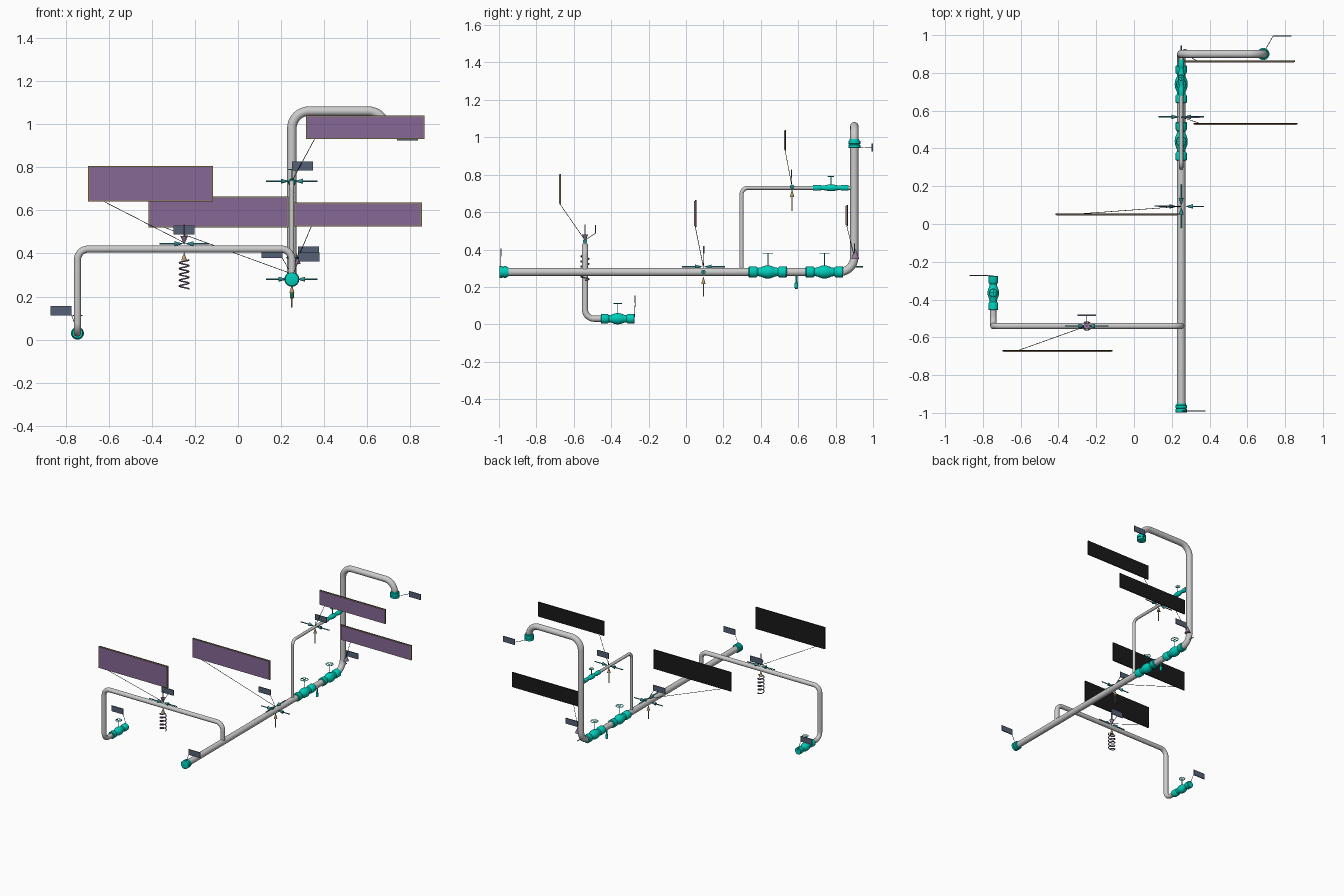
import bpy, bmesh, math
from mathutils import Vector as V

if "Cube" in bpy.data.objects:
    bpy.data.objects.remove(bpy.data.objects["Cube"])


def mat(name, r, g, b):
    m = bpy.data.materials.new(name)
    m.diffuse_color = (r, g, b, 1)
    m.use_nodes = True
    m.node_tree.nodes["Principled BSDF"].inputs["Base Color"].default_value = m.diffuse_color
    return m


TEAL = mat("teal", 0.0, 0.62, 0.5)
DEEP = mat("deep_teal", 0.03, 0.3, 0.33)
BROWN = mat("brown", 0.5, 0.36, 0.15)
PURPLE = mat("purple", 0.24, 0.14, 0.3)
PLUM = mat("spring_purple", 0.3, 0.2, 0.35)
SLATE = mat("slate", 0.09, 0.12, 0.18)
BLACK = mat("black", 0.01, 0.01, 0.01)
GOLD = mat("gold", 0.3, 0.24, 0.08)


def smooth(ob):
    bpy.ops.object.select_all(action='DESELECT')
    ob.select_set(True)
    bpy.context.view_layer.objects.active = ob
    bpy.ops.object.shade_smooth_by_angle(angle=math.radians(35))


def finish(name, bm, m=None, shade=True):
    bmesh.ops.recalc_face_normals(bm, faces=bm.faces)
    me = bpy.data.meshes.new(name)
    bm.to_mesh(me)
    bm.free()
    ob = bpy.data.objects.new(name, me)
    bpy.context.collection.objects.link(ob)
    if m:
        me.materials.append(m)
    if shade:
        smooth(ob)
    return ob


def lathe(name, start, end, profile, m=None, n=24):
    """Solid of revolution from start to end; profile is (fraction, radius)."""
    a, b = V(start), V(end)
    q = (b - a).to_track_quat('Z', 'Y')
    bm, rings = bmesh.new(), []
    for t, r in profile:
        c = a.lerp(b, t)
        rings.append([bm.verts.new(c + q @ V((r * math.cos(k * math.tau / n), r * math.sin(k * math.tau / n), 0)))
                      for k in range(n)])
    for p, s in zip(rings, rings[1:]):
        for k in range(n):
            bm.faces.new((p[k], p[(k + 1) % n], s[(k + 1) % n], s[k]))
    bm.faces.new(rings[0])
    bm.faces.new(rings[-1])
    return finish(name, bm, m)


def rod(name, a, b, r, m, n=12):
    return lathe(name, a, b, [(0, r), (1, r)], m, n)


def tube(name, pts, r, m=None, res=6):
    """Sweep a round section along points and convert to mesh."""
    cu = bpy.data.curves.new(name, 'CURVE')
    cu.dimensions = '3D'
    cu.bevel_depth, cu.bevel_resolution, cu.use_fill_caps = r, res, True
    sp = cu.splines.new('POLY')
    sp.points.add(len(pts) - 1)
    for p, co in zip(sp.points, pts):
        p.co = (*co, 1)
    ob = bpy.data.objects.new(name, cu)
    bpy.context.collection.objects.link(ob)
    bpy.ops.object.select_all(action='DESELECT')
    ob.select_set(True)
    bpy.context.view_layer.objects.active = ob
    bpy.ops.object.convert(target='MESH')
    ob = bpy.context.object
    if m:
        ob.data.materials.clear()
        ob.data.materials.append(m)
    smooth(ob)


def pipe(name, corners, r, bend):
    """Pipe route with right-angle elbows of a given bend radius."""
    c = [V(p) for p in corners]
    pts = [c[0]]
    for p, o, s in zip(c, c[1:], c[2:]):
        u, w = (p - o).normalized() * bend, (s - o).normalized() * bend
        for k in range(13):
            a = k / 12 * math.pi / 2
            pts.append(o + u * (1 - math.sin(a)) + w * (1 - math.cos(a)))
    tube(name, pts + [c[-1]], r)


def wheel(name, base, top, ring, thick):
    """Valve stem and hand wheel."""
    rod(name + "_stem", base, top, thick, TEAL)
    bx = V(top)
    tube(name + "_handwheel", [bx + V((ring * math.cos(k * math.tau / 32), ring * math.sin(k * math.tau / 32), 0))
                               for k in range(33)], thick, TEAL, 2)
    rod(name + "_spoke_x", bx - V((ring, 0, 0)), bx + V((ring, 0, 0)), thick * .6, TEAL, 8)
    rod(name + "_spoke_y", bx - V((0, ring, 0)), bx + V((0, ring, 0)), thick * .6, TEAL, 8)


def valve(name, x, z, y0, y1, R, stem):
    prof = [(0, .9), (.02, 1), (.19, 1), (.21, .92), (.24, .74), (.3, .78), (.36, .95), (.43, 1.12), (.5, 1.15)]
    prof += [(1 - t, r) for t, r in prof[-2::-1]]
    lathe(name, (x, y0, z), (x, y1, z), [(t, r * R) for t, r in prof], TEAL)
    y = (y0 + y1) / 2
    wheel(name, (x, y, z), (x, y, z + stem), stem * .25, .0025)


def end_cap(name, a, b, R):
    lathe(name, a, b, [(t, r * R) for t, r in [(0, .9), (.03, 1), (.36, 1), (.38, .86), (.46, .86), (.48, 1),
                                               (.8, 1), (.82, .85), (1, .8)]], TEAL)


def arrow(name, tail, tip, m, shaft=.0035, head=.012, hl=.04):
    t = 1 - hl / (V(tip) - V(tail)).length
    lathe(name, tail, tip, [(0, shaft), (t, shaft), (t, head), (1, .0003)], m, 14)


def box(name, x0, x1, y0, y1, z0, z1, m):
    bm = bmesh.new()
    bmesh.ops.create_cube(bm, size=1)
    for v in bm.verts:
        v.co = V(((x0 + x1) / 2 + v.co.x * (x1 - x0), (y0 + y1) / 2 + v.co.y * (y1 - y0),
                  (z0 + z1) / 2 + v.co.z * (z1 - z0)))
    finish(name, bm, m, False)


def sign(name, x0, x1, z0, z1, y, foot, target):
    """Large board: dark back, gold rim, purple face, leader line."""
    box(name + "_back", x0, x1, y, y + .005, z0, z1, BLACK)
    box(name + "_rim", x0, x1, y - .003, y, z0, z1, GOLD)
    e = .005
    box(name + "_face", x0 + e, x1 - e, y - .006, y - .003, z0 + e, z1 - e, PURPLE)
    rod(name + "_leader", (foot, y, z0), target, .0015, BLACK, 6)


def tag(name, x0, z0, y, target, w=.098, h=.042):
    box(name, x0, x0 + w, y - .003, y + .003, z0, z0 + h, SLATE)
    near = min(max(target[0], x0), x0 + w)
    rod(name + "_leader", (near, y, z0 if z0 > target[2] else z0 + h / 2), target, .0015, BLACK, 6)


# pipe runs
X = .25
pipe("main_pipe", [(X, -.985, .28), (X, .9, .28), (X, .9, 1.06), (.685, .9, 1.06), (.685, .9, .955)], .022, .08)
pipe("branch_pipe", [(X, -.54, .28), (X, -.54, .42), (-.745, -.54, .42), (-.745, -.54, .03), (-.745, -.42, .03)],
     .0165, .05)
pipe("bypass_pipe", [(X, .297, .28), (X, .297, .73), (X, .9, .73)], .011, .035)

# valves and ends
valve("main_valve_a", X, .28, .335, .54, .03, .1)
valve("main_valve_b", X, .28, .64, .84, .03, .1)
valve("bypass_valve", X, .73, .68, .87, .0155, .06)
valve("branch_valve", -.745, .03, -.455, -.275, .026, .082)
rod("drain_pipe", (X, .59, .28), (X, .59, .19), .005, TEAL)
lathe("drain_valve", (X, .59, .225), (X, .59, .19), [(0, .006), (.1, .009), (.9, .009), (1, .006)], TEAL, 16)
end_cap("main_end", (X, -.998, .28), (X, -.95, .28), .031)
end_cap("riser_end", (.685, .9, .943), (.685, .9, .99), .032)

# main and bypass guides: side arrows and rest arrow
for nm, y, z, r in (("main_guide", .093, .28, .022), ("bypass_guide", .567, .735, .011)):
    for s, side in ((-1, "left"), (1, "right")):
        arrow(f"{nm}_{side}", (X + s * .12, y, z), (X + s * r, y, z), DEEP)
    arrow(nm + "_rest", (X, y, z - .13), (X, y, z - r - .002), BROWN)
for s, side in ((-1, "front"), (1, "back")):
    arrow("line_stop_" + side, (X, .093 + s * .115, .308), (X, .093 + s * .004, .308), DEEP)

# branch spring hanger
bx, by = -.25, -.54
for s, side in ((-1, "left"), (1, "right")):
    arrow("branch_stop_" + side, (bx + s * .115, by, .445), (bx + s * .004, by, .445), DEEP)
arrow("branch_hold_down", (bx, by, .535), (bx, by, .44), PLUM, .004, .017)
arrow("branch_spring_tip", (bx, by, .36), (bx, by, .404), BROWN, .003, .014, .038)
tube("branch_spring", [(bx + .022 * math.cos(k * math.tau / 20), by + .022 * math.sin(k * math.tau / 20),
                        .235 + .135 * k / 100) for k in range(101)], .0035, PLUM, 2)

# riser anchor cone
lathe("riser_anchor", (.27, .905, .35), (.27, .905, .405), [(0, .021), (1, .0005)], PLUM, 20)
rod("riser_anchor_pin", (X, .86, .308), (X, .945, .308), .003, DEEP)

# boards
sign("branch_board", -.695, -.115, .64, .805, -.672, -.62, (bx, by, .45))
sign("main_board", -.415, .235, .52, .665, .05, -.34, (X, .093, .305))
sign("riser_board", .262, .853, .525, .637, .86, .34, (.27, .9, .36))
sign("bypass_board", .315, .865, .93, 1.04, .53, .355, (X, .567, .735))

# small tags
tag("branch_valve_tag", -.87, .113, -.272, (-.745, -.275, .04))
tag("branch_support_tag", -.3, .488, -.483, (bx, by, .45))
tag("main_end_tag", .28, .363, -.99, (X, -.99, .29))
tag("main_support_tag", .108, .378, .095, (X, .093, .3))
tag("riser_support_tag", .278, .39, .9, (.27, .9, .36))
tag("bypass_support_tag", .25, .785, .565, (X, .567, .735))
tag("riser_end_tag", .737, .925, .996, (.685, .905, .945))
